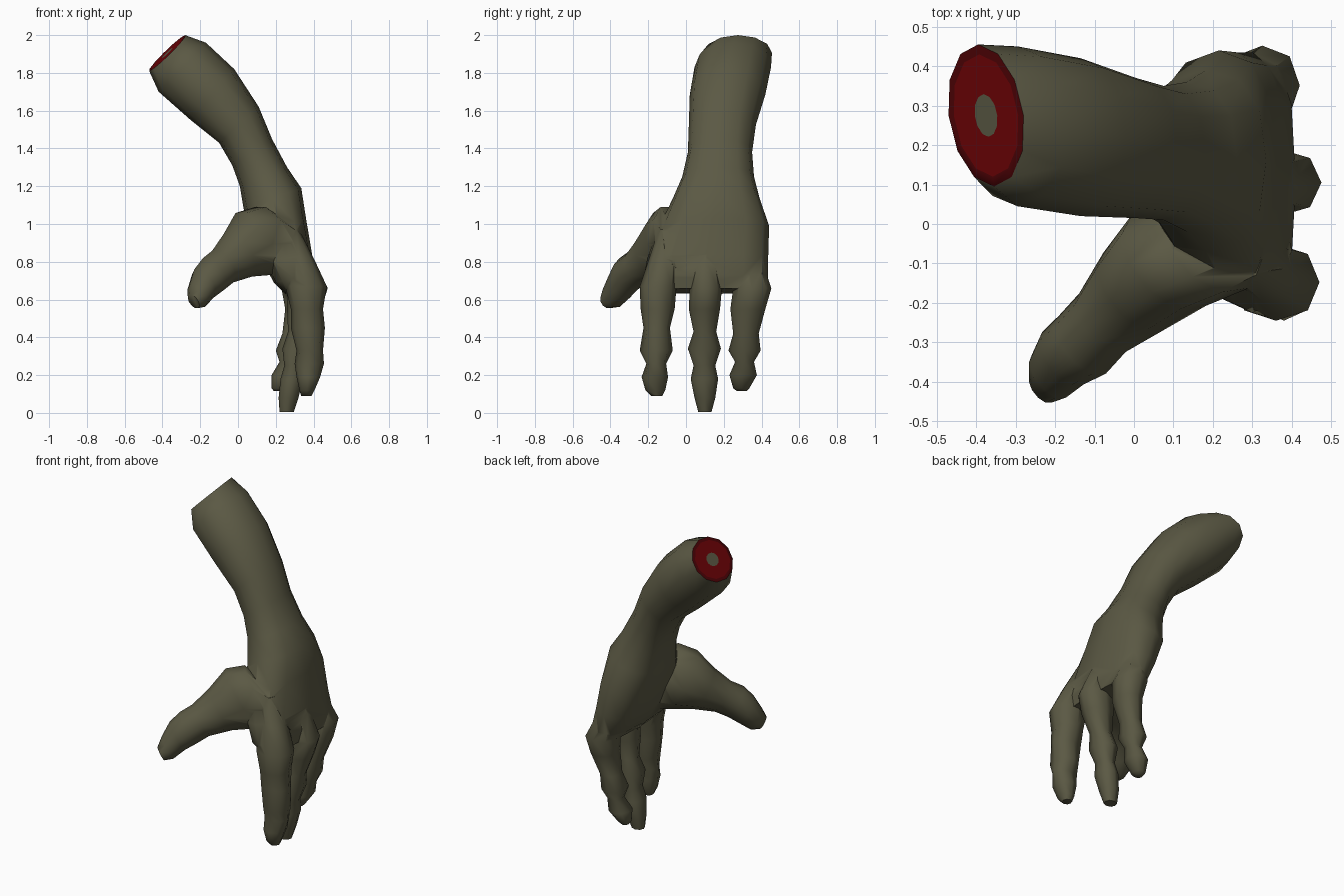
import bpy, bmesh, math
from mathutils import Vector

if "Cube" in bpy.data.objects:
    bpy.data.objects.remove(bpy.data.objects["Cube"])


def material(name, rgb):
    m = bpy.data.materials.new(name)
    m.diffuse_color = (*rgb, 1)
    m.use_nodes = True
    m.node_tree.nodes["Principled BSDF"].inputs["Base Color"].default_value = m.diffuse_color
    return m


MATS = [material("olive_skin", (0.105, 0.10, 0.058)),
        material("red_flesh", (0.155, 0.001, 0.002)),
        material("dark_red_rim", (0.08, 0.001, 0.002))]


def loft(name, rings, n=12, cut_end=False):
    """Skin a closed tube through rings given as (centre, half axis A, half axis B, squareness)."""
    bm = bmesh.new()
    loops = []
    for c, a, b, power in rings:
        loop = []
        for i in range(n):
            t = 2 * math.pi * i / n
            ca, sa = round(math.cos(t), 6), round(math.sin(t), 6)
            ca = math.copysign(abs(ca) ** power, ca)
            sa = math.copysign(abs(sa) ** power, sa)
            loop.append(bm.verts.new(Vector(c) + Vector(a) * ca + Vector(b) * sa))
        loops.append(loop)

    def bridge(p, q, mat=0):
        for i in range(n):
            j = (i + 1) % n
            bm.faces.new((p[i], p[j], q[j], q[i])).material_index = mat

    for p, q in zip(loops, loops[1:]):
        bridge(p, q)
    bm.faces.new(loops[-1])
    outer = loops[0]
    if cut_end:
        # severed end: dark rim, flesh, then bone in the middle
        centre = Vector(rings[0][0])
        for scale, mat in ((0.86, 2), (0.30, 1)):
            inner = [bm.verts.new(centre + (v.co - centre) * scale) for v in loops[0]]
            bridge(outer, inner, mat)
            outer = inner
    bm.faces.new(outer)
    bmesh.ops.recalc_face_normals(bm, faces=bm.faces)
    me = bpy.data.meshes.new(name)
    bm.to_mesh(me)
    bm.free()
    for m in MATS:
        me.materials.append(m)
    ob = bpy.data.objects.new(name, me)
    bpy.context.collection.objects.link(ob)
    return ob


# Arm and palm: inner edge x,z / outer edge x,z / y range
ARM = [(-.47, 1.81, -.28, 2.0, .095, .455), (-.42, 1.70, -.17, 1.96, .045, .45),
       (-.25, 1.55, -.02, 1.82, .02, .42), (-.10, 1.43, .11, 1.62, .015, .37),
       (-.03, 1.31, .18, 1.45, .01, .35), (.01, 1.20, .26, 1.30, -.02, .36),
       (.03, 1.08, .335, 1.19, -.07, .39), (.07, .95, .36, 1.03, -.14, .44),
       (.13, .80, .392, .84, -.205, .435), (.19, .69, .41, .73, -.225, .435),
       (.25, .63, .40, .66, -.19, .40)]
# the cut end is slanted and round, the palm grows squarer
arm = loft("arm_and_palm", [(((x0 + x1) / 2, (y0 + y1) / 2, (z0 + z1) / 2),
                             ((x1 - x0) / 2, 0, (z1 - z0) / 2),
                             (-.02 if i == 0 else 0, (y1 - y0) / 2, 0),
                             max(.73, 1 - .03 * i))
                            for i, (x0, z0, x1, z1, y0, y1) in enumerate(ARM)], 12, True)

# Fingers: z, x range, y range, from knuckle to tip
INDEX = [(.67, .25, .47, -.245, -.05), (.55, .28, .45, -.24, -.06),
         (.45, .28, .46, -.225, -.085), (.33, .31, .45, -.245, -.07),
         (.26, .30, .455, -.21, -.105), (.19, .31, .435, -.235, -.095),
         (.12, .325, .405, -.215, -.11), (.09, .335, .39, -.185, -.125)]
MIDDLE = [(.66, .26, .475, .02, .19), (.55, .26, .44, .015, .18),
          (.43, .265, .39, .04, .16), (.34, .235, .38, .01, .185),
          (.25, .245, .345, .04, .155), (.18, .225, .345, .025, .17),
          (.08, .215, .32, .045, .155), (.005, .22, .295, .065, .135)]
OUTER = [(.66, .23, .42, .25, .452), (.55, .25, .40, .235, .42),
         (.42, .235, .35, .25, .385), (.33, .20, .34, .225, .395),
         (.27, .22, .31, .26, .36), (.20, .178, .30, .23, .375),
         (.13, .178, .25, .25, .335), (.115, .19, .23, .27, .32)]


def finger(name, rows):
    z, x0, x1, y0, y1 = rows[0]
    lean = .03 if y0 + y1 < 0 else -.03 if y0 > .2 else 0
    # tendon ridge that sinks into the back of the hand
    roots = [(z + .30, x0 - .04, x1 - .145, y0 + .04 + 2 * lean, y1 - .04 + 2 * lean),
             (z + .15, x0, x1 - .07, y0 + .02 + lean, y1 - .02 + lean)]
    return loft(name, [(((x0 + x1) / 2, (y0 + y1) / 2, z), ((x1 - x0) / 2, 0, 0),
                        (0, (y1 - y0) / 2, 0), .9) for z, x0, x1, y0, y1 in roots + rows], 8)


parts = [finger("index_finger", INDEX), finger("middle_finger", MIDDLE),
         finger("outer_finger", OUTER)]

# Thumb with its broad web: centre, half width across, half height
THUMB = [((.30, -.02, .87), .12, .17), ((.20, -.045, .91), .15, .215),
         ((.09, -.09, .895), .15, .195), ((.00, -.17, .835), .125, .135),
         ((-.08, -.25, .775), .095, .10), ((-.13, -.305, .735), .095, .10),
         ((-.18, -.34, .685), .085, .09), ((-.215, -.385, .62), .07, .07),
         ((-.235, -.42, .59), .042, .042)]
across, rise = Vector((.62, -.78, 0)), Vector((-.40, -.26, .88))
parts.append(loft("thumb", [(c, across * w, rise * h, 1) for c, w, h in THUMB], 10))

# Fuse the fingers and thumb into the palm
for p in parts:
    mod = arm.modifiers.new("join_" + p.name, 'BOOLEAN')
    mod.operation = 'UNION'
    mod.solver = 'EXACT'
    mod.object = p
bpy.context.view_layer.objects.active = arm
arm.select_set(True)
for mod in list(arm.modifiers):
    bpy.ops.object.modifier_apply(modifier=mod.name)
for p in parts:
    bpy.data.objects.remove(p)
arm.name = "severed_hand"
bpy.ops.object.shade_smooth_by_angle(angle=math.radians(60))
